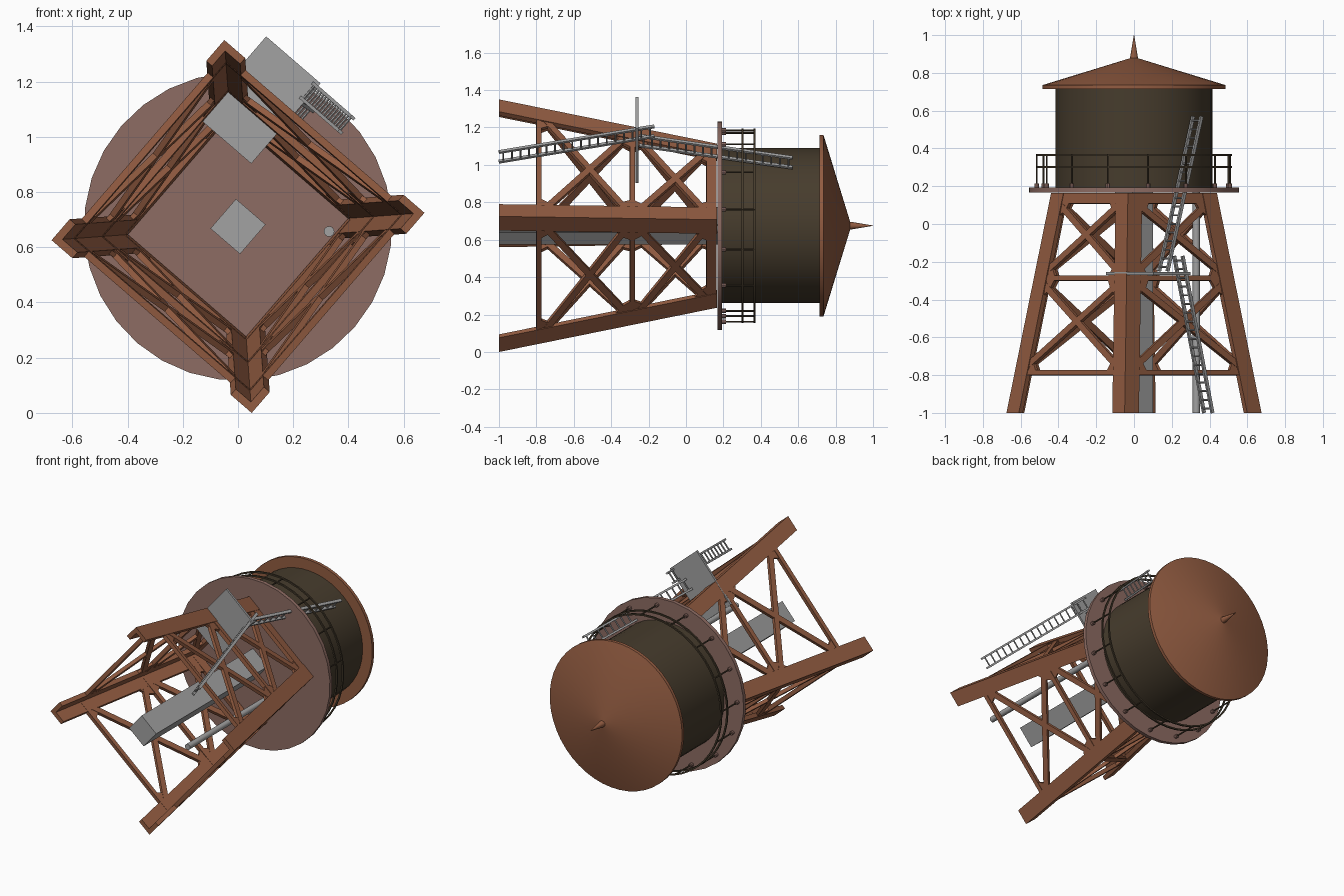
import bpy, bmesh, math
from mathutils import Vector

cube = bpy.data.objects.get("Cube")
if cube:
    bpy.data.objects.remove(cube)


def material(name, rgb):
    m = bpy.data.materials.new(name)
    m.use_nodes = True
    m.diffuse_color = (*rgb, 1)
    m.node_tree.nodes["Principled BSDF"].inputs["Base Color"].default_value = (*rgb, 1)
    return m


RUST = material("rust brown", (0.29, 0.107, 0.053))
DECK = material("dusty pink brown", (0.27, 0.15, 0.125))
TANK = material("dark olive", (0.062, 0.045, 0.026))
GREY = material("grey metal", (0.36, 0.36, 0.36))

AXIS = Vector((0, 0, 0.675))
UP = Vector((0, 1, 0))          # the tower lies along +y
TURN = math.radians(4.2)
FOOT_Y, TOP_Y = -1.0, 0.165


def polar(radius, angle, y):
    return AXIS + Vector((radius * math.cos(angle), y, radius * math.sin(angle)))


def corner(k, y):
    t = (y - FOOT_Y) / (TOP_Y - FOOT_Y)
    return polar(0.677 + (0.44 - 0.677) * t, TURN + k * math.pi / 2, y)


def finish(name, bm, mat, smooth=False):
    bmesh.ops.recalc_face_normals(bm, faces=bm.faces)
    me = bpy.data.meshes.new(name)
    bm.to_mesh(me)
    bm.free()
    me.materials.append(mat)
    ob = bpy.data.objects.new(name, me)
    bpy.context.collection.objects.link(ob)
    if smooth:
        bpy.ops.object.select_all(action='DESELECT')
        ob.select_set(True)
        bpy.context.view_layer.objects.active = ob
        bpy.ops.object.shade_smooth_by_angle(angle=math.radians(35))
    return ob


def loft(bm, rings, closed=False):
    """Skin a list of rings; cap the ends unless closed into a loop."""
    vs = [[bm.verts.new(p) for p in r] for r in rings]
    n = len(vs[0])
    pairs = list(zip(vs, vs[1:])) + ([(vs[-1], vs[0])] if closed else [])
    for a, b in pairs:
        for i in range(n):
            j = (i + 1) % n
            bm.faces.new((a[i], a[j], b[j], b[i]))
    if not closed:
        bm.faces.new(vs[0])
        bm.faces.new(vs[-1])


def beam(bm, a, b, width, depth, normal):
    """Rectangular bar from a to b, depth measured along normal."""
    d = (b - a).normalized()
    side = d.cross(normal).normalized() * width / 2
    n = side.cross(d).normalized() * depth / 2
    loft(bm, [[p + side + n, p - side + n, p - side - n, p + side - n] for p in (a, b)])


def rod(bm, a, b, r, sides=8):
    d = (b - a).normalized()
    u = d.orthogonal().normalized()
    v = d.cross(u)
    ang = [2 * math.pi * i / sides for i in range(sides)]
    loft(bm, [[p + r * (u * math.cos(t) + v * math.sin(t)) for t in ang] for p in (a, b)])


def lathe(name, profile, mat, sides, closed=False):
    bm = bmesh.new()
    ang = [2 * math.pi * i / sides + TURN for i in range(sides)]
    loft(bm, [[polar(r, t, y) for t in ang] for r, y in profile], closed)
    return finish(name, bm, mat, True)


# Four angle-iron legs
FLANGE, THICK = 0.1, 0.028
for k in range(4):
    bm = bmesh.new()
    rings = []
    for y in (FOOT_Y, TOP_Y):
        c = corner(k, y)
        e = (corner(k + 1, y) - c).normalized()
        f = (corner(k - 1, y) - c).normalized()
        rings.append([c, c + e * FLANGE, c + e * FLANGE + f * THICK, c + (e + f) * THICK,
                      c + f * FLANGE + e * THICK, c + f * FLANGE])
    loft(bm, rings)
    finish(f"leg_{k + 1}", bm, RUST)

# Bracing on each side: three horizontals, two crosses and corner gussets
LEVELS = (-0.785, -0.285, 0.137)
for k in range(4):
    bm = bmesh.new()
    along = (corner(k + 1, 0) - corner(k, 0)).normalized()
    rise = (corner(k, 1) + corner(k + 1, 1) - corner(k, 0) - corner(k + 1, 0)).normalized()
    out = along.cross(rise).normalized()
    if out.dot(corner(k, 0) - AXIS) < 0:
        out = -out

    def joint(end, y, inset=0.06, deep=0.016):
        s = -1 if end else 1
        return corner(k + end, y) + along * s * inset - out * deep

    for y, w in zip(LEVELS, (0.026, 0.028, 0.055)):
        beam(bm, joint(0, y, 0.03), joint(1, y, 0.03), w, 0.026, out)
    for lo, hi in zip(LEVELS, LEVELS[1:]):
        for end in (0, 1):
            beam(bm, joint(end, lo + 0.02), joint(1 - end, hi - 0.02), 0.036, 0.022, out)
        for y, s in ((lo, 1), (hi, -1)):
            for end in (0, 1):
                base = joint(end, y, 0.08)
                inward = along * (-1 if end else 1)
                tri = [base, base + inward * 0.085, base + inward * 0.05 + rise * s * 0.06,
                       base + rise * s * 0.1 - inward * 0.01]
                loft(bm, [[p + out * h for p in tri] for h in (-0.009, 0.009)])
    finish(f"side_bracing_{k + 1}", bm, RUST)

# Deck, tank, roof and spike
lathe("deck", [(0.558, 0.168), (0.558, 0.192)], DECK, 32)
lathe("tank", [(0.415, 0.19), (0.415, 0.725)], TANK, 48)
lathe("roof", [(0.486, 0.714), (0.486, 0.735), (0.02, 0.878)], RUST, 48)
lathe("roof_spike", [(0.023, 0.865), (0.02, 0.885), (0.001, 1.0)], RUST, 12)

# Railing with footed posts
RAIL_R, POSTS = 0.515, 15
for name, y in (("middle_rail", 0.302), ("top_rail", 0.366)):
    t = 0.005
    lathe(name, [(RAIL_R + t, y - t), (RAIL_R + t, y + t),
                 (RAIL_R - t, y + t), (RAIL_R - t, y - t)], TANK, 45, True)
posts, feet = bmesh.new(), bmesh.new()
for i in range(POSTS):
    a = math.radians(81.7) + 2 * math.pi * i / POSTS
    rod(posts, polar(RAIL_R, a, 0.19), polar(RAIL_R, a, 0.368), 0.005, 6)
    rod(feet, polar(RAIL_R, a, 0.185), polar(RAIL_R, a, 0.215), 0.012)
finish("railing_posts", posts, TANK)
finish("railing_post_feet", feet, DECK)

# Central square duct and side pipe
bm = bmesh.new()
loft(bm, [[polar(0.1, TURN + k * math.pi / 2, y) for k in range(4)] for y in (FOOT_Y, 0.17)])
finish("central_duct", bm, GREY)
bm = bmesh.new()
rod(bm, Vector((0.33, FOOT_Y, 0.657)), Vector((0.33, 0.17, 0.657)), 0.019, 16)
finish("side_pipe", bm, GREY, True)

# Landing plate on the upper right side
OUT = Vector((math.cos(TURN + math.pi / 4), 0, math.sin(TURN + math.pi / 4)))
ACROSS = OUT.cross(UP)
bm = bmesh.new()
mid = Vector((0.075, -0.262, 1.133))
beam(bm, mid - OUT * 0.192, mid + OUT * 0.192, 0.26, 0.014, UP)
finish("landing", bm, GREY)


# Ladders
def ladder(name, low, high, rungs):
    bm = bmesh.new()
    half = OUT * 0.034
    for s in (-1, 1):
        beam(bm, low + half * s, high + half * s, 0.018, 0.012, OUT)
    for i in range(rungs):
        p = low.lerp(high, (i + 0.5) / rungs)
        rod(bm, p - half, p + half, 0.005, 6)
    finish(name, bm, GREY)


ladder("lower_ladder", Vector((0.393, FOOT_Y, 1.043)), Vector((0.235, -0.17, 1.18)), 18)
ladder("upper_ladder", Vector((0.155, -0.25, 1.13)), Vector((0.335, 0.57, 1.012)), 18)
